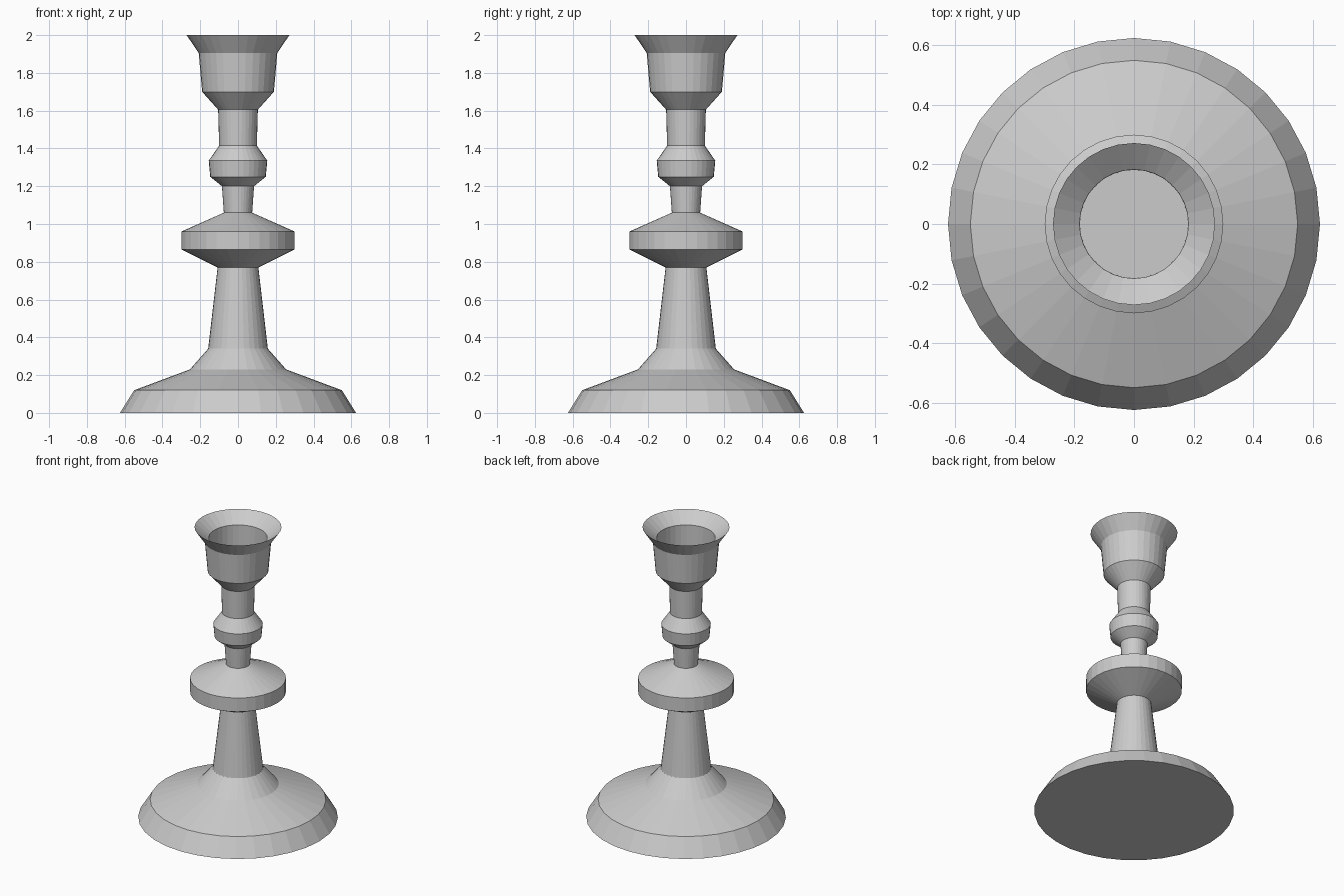
import bpy, bmesh
from math import cos, sin, tau

SIDES = 32

cube = bpy.data.objects.get("Cube")
if cube:
    bpy.data.objects.remove(cube, do_unlink=True)

# One plain grey metal
metal = bpy.data.materials.new("light grey metal")
metal.use_nodes = True
grey = (0.6, 0.6, 0.6, 1)
metal.diffuse_color = grey
metal.node_tree.nodes["Principled BSDF"].inputs["Base Color"].default_value = grey


def lathe(name, profile):
    """Turn (radius, height) points, listed along the outside first, around z."""
    bm = bmesh.new()
    rings = []
    for r, z in profile:
        if r == 0:
            rings.append([bm.verts.new((0, 0, z))] * SIDES)
        else:
            rings.append([bm.verts.new((r * cos(tau * i / SIDES), r * sin(tau * i / SIDES), z))
                          for i in range(SIDES)])
    for low, high in zip(rings, rings[1:]):
        for i in range(SIDES):
            j = (i + 1) % SIDES
            corners = list(dict.fromkeys((low[i], low[j], high[j], high[i])))
            bm.faces.new(corners)
    mesh = bpy.data.meshes.new(name)
    bm.to_mesh(mesh)
    bm.free()
    mesh.materials.append(metal)
    obj = bpy.data.objects.new(name, mesh)
    bpy.context.collection.objects.link(obj)
    return obj


# Turned parts from the foot upward, each starting where the last one ends
lathe("foot", [(0, 0), (0.625, 0), (0.55, 0.12), (0.255, 0.23), (0.158, 0.34)])
lathe("lower_stem", [(0.158, 0.34), (0.108, 0.77)])
lathe("wide_disc", [(0.108, 0.77), (0.30, 0.865), (0.30, 0.96), (0.075, 1.06)])
lathe("middle_stem", [(0.075, 1.06), (0.085, 1.20)])
lathe("collar", [(0.085, 1.20), (0.147, 1.25), (0.155, 1.335), (0.10, 1.415)])
lathe("upper_stem", [(0.10, 1.415), (0.105, 1.605)])

# Flared cup with a straight socket for the candle
lathe("candle_cup", [(0.105, 1.605), (0.19, 1.70), (0.208, 1.905), (0.272, 2.0),
                     (0.183, 1.93), (0.182, 1.72), (0, 1.72)])
